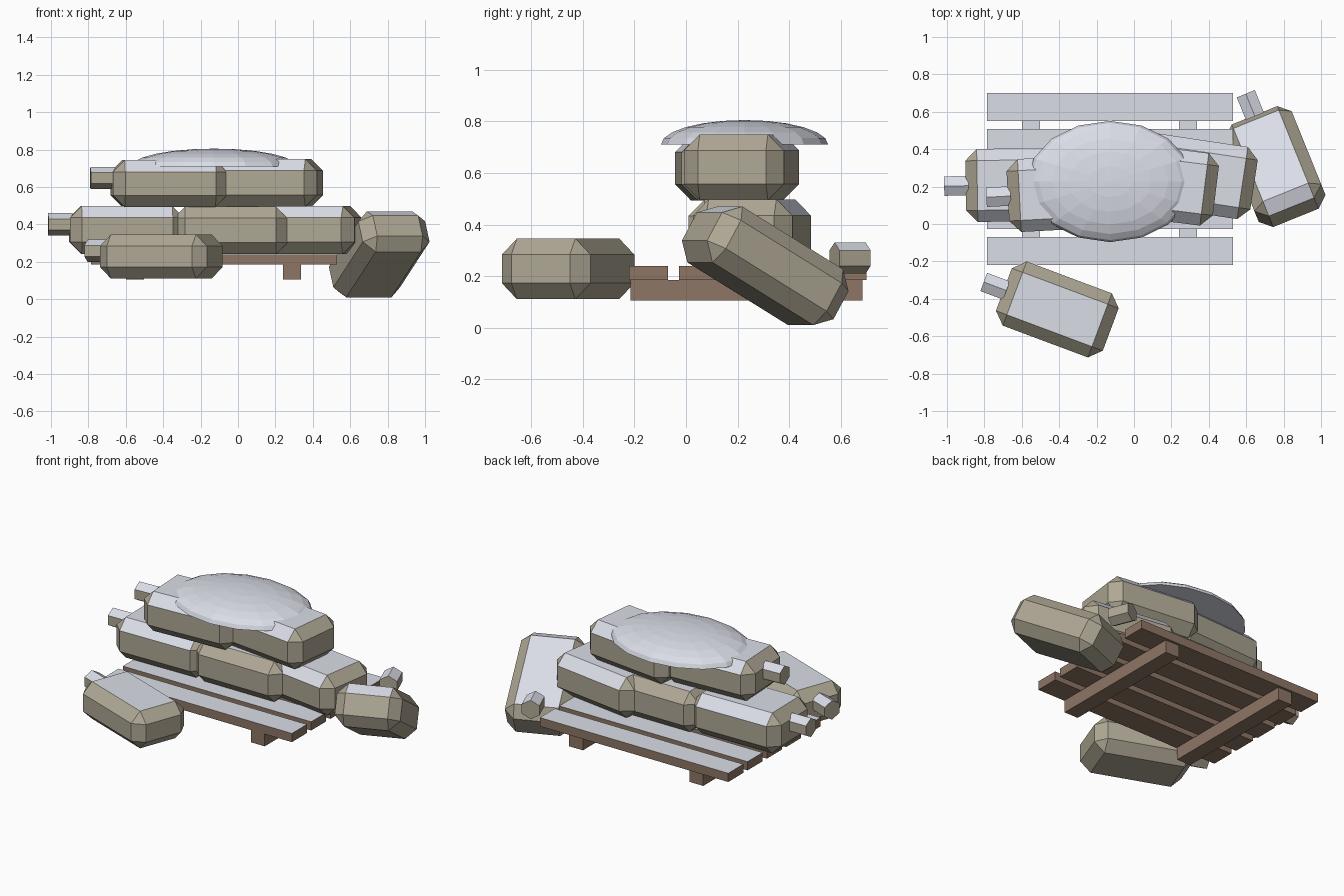
import bpy, bmesh, math
from mathutils import Matrix, Vector, Euler

cube = bpy.data.objects.get("Cube")
if cube:
    bpy.data.objects.remove(cube, do_unlink=True)


def material(name, rgb):
    m = bpy.data.materials.new(name)
    m.use_nodes = True
    colour = (*rgb, 1)
    m.diffuse_color = colour
    m.node_tree.nodes["Principled BSDF"].inputs["Base Color"].default_value = colour
    return m


SNOW = material("snow", (0.75, 0.77, 0.85))
BURLAP = material("burlap", (0.43, 0.39, 0.30))
WOOD = material("wood", (0.27, 0.18, 0.13))


def finish(bm, name, base, is_snow):
    """Turn bm into an object, with snow on the faces picked by the rule."""
    bm.normal_update()
    for f in bm.faces:
        f.material_index = 1 if is_snow(f) else 0
    mesh = bpy.data.meshes.new(name)
    bm.to_mesh(mesh)
    bm.free()
    mesh.materials.append(base)
    mesh.materials.append(SNOW)
    obj = bpy.data.objects.new(name, mesh)
    bpy.context.collection.objects.link(obj)
    return obj


def board(name, x0, x1, y0, y1, z0, z1):
    bm = bmesh.new()
    bmesh.ops.create_cube(bm, size=1)
    bm.transform(Matrix.Translation(((x0 + x1) / 2, (y0 + y1) / 2, (z0 + z1) / 2))
                 @ Matrix.Diagonal((x1 - x0, y1 - y0, z1 - z0, 1)))
    finish(bm, name, WOOD, lambda f: f.normal.z > 0.7)


def sack(name, centre, yaw, pitch=0, width=0.39, height=0.255, length=0.61,
         bevel=0.062, snowy_sides=False, neck=True):
    """Chamfered box; the tied neck lies level behind its -x end."""
    centre = Vector(centre)
    yaw, pitch = math.radians(yaw), math.radians(pitch)
    bm = bmesh.new()
    bmesh.ops.create_cube(bm, size=1)
    bm.transform(Matrix.Diagonal((length, width, height, 1)))
    bmesh.ops.bevel(bm, geom=bm.edges[:], offset=bevel, segments=1, affect='EDGES')
    rot = Euler((0, -pitch, yaw)).to_matrix().to_4x4()
    bm.transform(Matrix.Translation(centre) @ rot)
    side = rot.to_3x3() @ Vector((0, 1, 0))

    def snowy(f):
        shoulder = f.normal.z > 0.65 and abs(f.normal.dot(side)) > 0.65
        return f.normal.z > 0.8 or (snowy_sides and shoulder)
    finish(bm, name, BURLAP, snowy)

    if neck:
        bm = bmesh.new()
        bmesh.ops.create_cone(bm, cap_ends=True, segments=6,
                              radius1=0.06, radius2=0.06, depth=0.13)
        # Ridge of the hexagon points up
        bm.transform(Matrix.Rotation(math.pi / 2, 4, 'Y'))
        if max(v.co.z for v in bm.verts) < 0.058:
            bm.transform(Matrix.Rotation(math.pi / 6, 4, 'X'))
        bm.transform(Matrix.Translation(centre + Vector((0, 0, 0.03)))
                     @ Matrix.Rotation(yaw, 4, 'Z')
                     @ Matrix.Translation((-length / 2 - 0.05, 0, 0)))
        finish(bm, name + "_neck", BURLAP, lambda f: f.normal.z > 0.7)


# Pallet
for i in range(5):
    y = -0.22 + 0.1925 * i
    board(f"pallet_slat_{i + 1}", -0.785, 0.53, y, y + 0.15, 0.185, 0.24)
for label, x in (("right", -0.6), ("left", 0.24)):
    board(f"pallet_bearer_{label}", x, x + 0.097, -0.215, 0.685, 0.105, 0.185)

# Lower layer
sack("lower_sack_right", (-0.595, 0.21, 0.37), 1, snowy_sides=True)
sack("lower_sack_middle", (-0.04, 0.22, 0.368), 0, width=0.42, neck=False)
sack("lower_sack_left", (0.34, 0.255, 0.37), -8.5, snowy_sides=True, neck=False)

# Upper layer
sack("upper_sack_right", (-0.37, 0.165, 0.618), 3, height=0.25, snowy_sides=True)
sack("upper_sack_left", (0.135, 0.215, 0.622), -7, snowy_sides=True, neck=False)

# Fallen sacks
sack("ground_sack", (-0.41, -0.457, 0.228), -20.5, width=0.366, height=0.235)
sack("leaning_sack", (0.755, 0.307, 0.24), -68, pitch=30, width=0.385, height=0.25)

# Snow cap: upper half of a flattened sphere
bm = bmesh.new()
bmesh.ops.create_uvsphere(bm, u_segments=16, v_segments=12, radius=1)
cut = bmesh.ops.bisect_plane(bm, geom=bm.verts[:] + bm.edges[:] + bm.faces[:],
                             plane_co=(0, 0, 0), plane_no=(0, 0, 1),
                             clear_inner=True)
bmesh.ops.holes_fill(bm, edges=[e for e in bm.edges if e.is_boundary])
bmesh.ops.recalc_face_normals(bm, faces=bm.faces[:])
bm.transform(Matrix.Translation((-0.128, 0.227, 0.71))
             @ Matrix.Diagonal((0.442, 0.324, 0.095, 1)))
finish(bm, "snow_cap", SNOW, lambda f: True)
